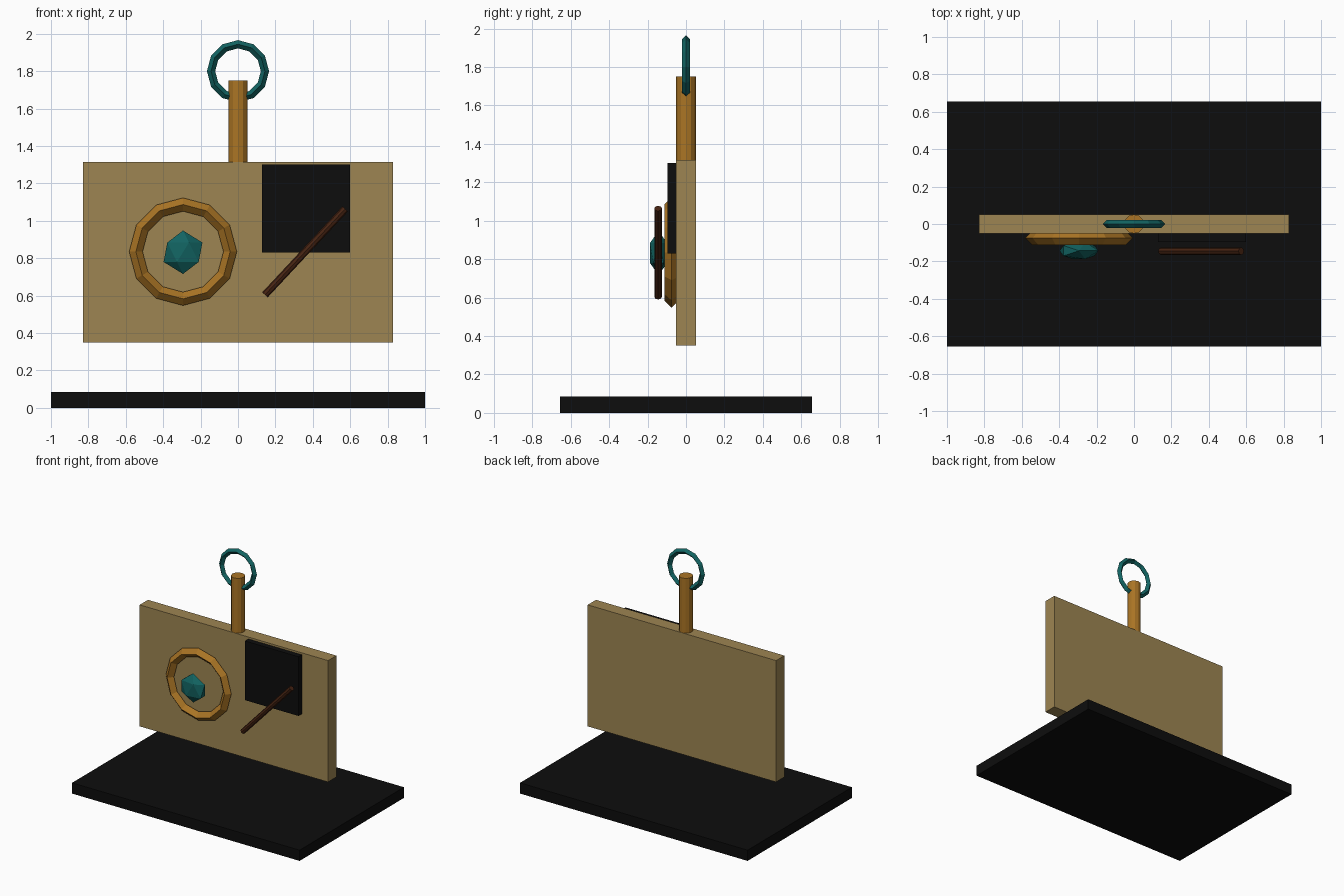
import bpy, math
from mathutils import Vector

if "Cube" in bpy.data.objects:
    bpy.data.objects.remove(bpy.data.objects["Cube"])


def material(name, rgb):
    m = bpy.data.materials.new(name)
    m.diffuse_color = (*rgb, 1)
    m.use_nodes = True
    m.node_tree.nodes["Principled BSDF"].inputs["Base Color"].default_value = m.diffuse_color
    return m


black = material("black", (0.004, 0.004, 0.004))
tan = material("tan", (0.34, 0.235, 0.085))
brass = material("brass", (0.40, 0.175, 0.018))
teal = material("teal", (0.006, 0.125, 0.12))
brown = material("dark_brown", (0.062, 0.017, 0.006))


def finish(name, mat):
    ob = bpy.context.object
    ob.name = name
    ob.data.materials.append(mat)
    return ob


def box(name, mat, lo, hi):
    lo, hi = Vector(lo), Vector(hi)
    bpy.ops.mesh.primitive_cube_add(size=1, location=(lo + hi) / 2)
    bpy.context.object.scale = hi - lo
    return finish(name, mat)


def rod(name, mat, start, end, radius, sides):
    start, end = Vector(start), Vector(end)
    axis = end - start
    bpy.ops.mesh.primitive_cylinder_add(
        vertices=sides, radius=radius, depth=axis.length, location=(start + end) / 2,
        rotation=axis.to_track_quat('Z', 'Y').to_euler())
    return finish(name, mat)


def ring(name, mat, centre, major, minor):
    # upright ring facing the front, with a diamond cross-section
    bpy.ops.mesh.primitive_torus_add(
        major_segments=12, minor_segments=4, major_radius=major, minor_radius=minor,
        location=centre, rotation=(math.pi / 2, 0, 0))
    return finish(name, mat)


# Base slab and floating board
box("base", black, (-1, -0.655, 0), (1, 0.655, 0.085))
box("board", tan, (-0.828, -0.052, 0.35), (0.828, 0.052, 1.315))

# Hanging post and ring
rod("post", brass, (0, 0, 1.28), (0, 0, 1.75), 0.051, 12)
ring("hanging_ring", teal, (0, 0, 1.80), 0.144, 0.022)

# Dial with faceted gem
ring("dial_ring", brass, (-0.294, -0.075, 0.835), 0.252, 0.036)
bpy.ops.mesh.primitive_ico_sphere_add(subdivisions=1, radius=0.116,
                                      location=(-0.294, -0.143, 0.832))
bpy.context.object.scale.y = 0.45
finish("gem", teal)

# Square plate with a slanted stick in front
box("square_plate", black, (0.128, -0.095, 0.83), (0.598, -0.05, 1.30))
rod("stick", brown, (0.144, -0.145, 0.604), (0.573, -0.145, 1.064), 0.02, 8)
